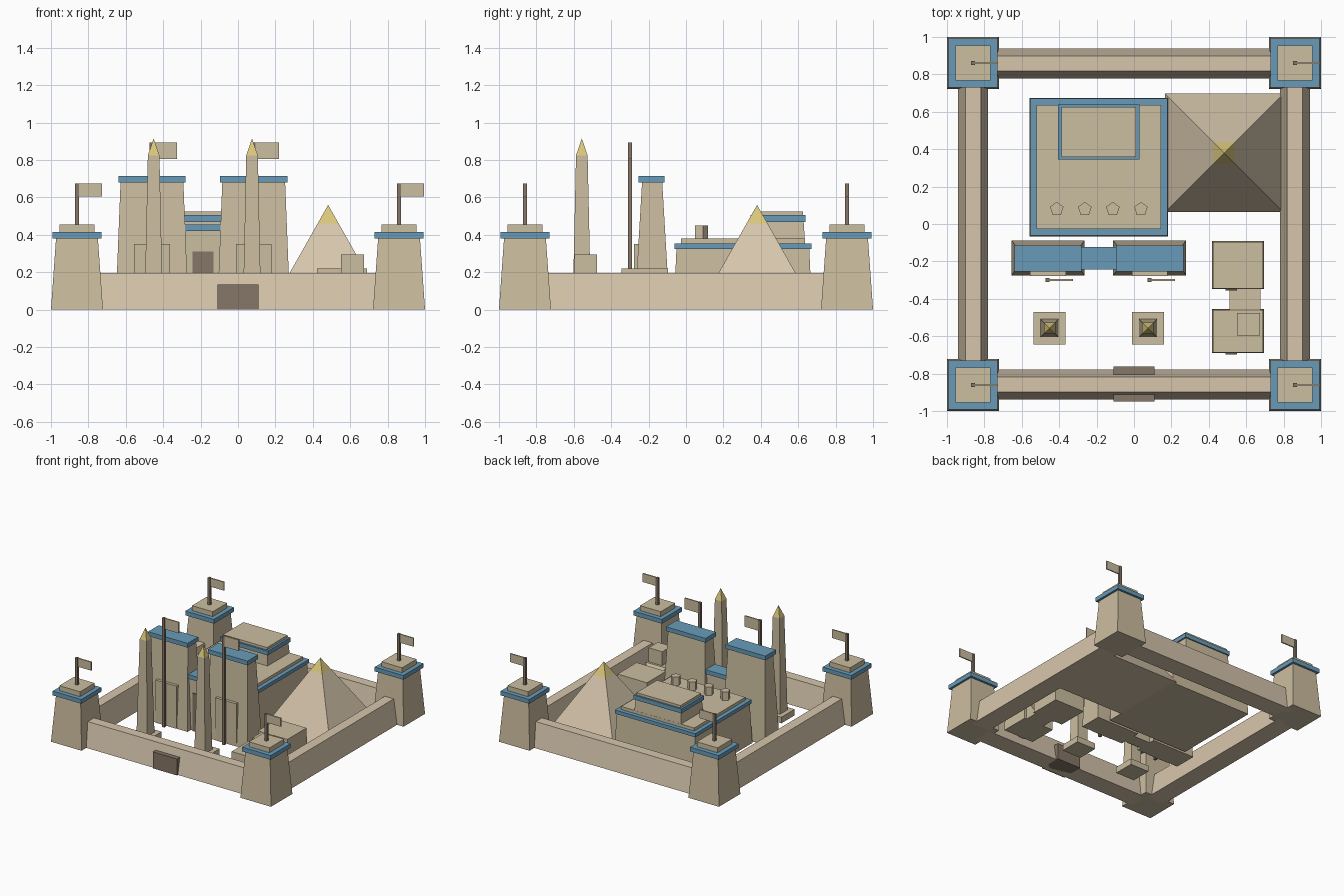
import bpy, bmesh
from math import pi, cos, sin

cube = bpy.data.objects.get("Cube")
if cube:
    bpy.data.objects.remove(cube, do_unlink=True)


def material(name, r, g, b):
    m = bpy.data.materials.new(name)
    m.use_nodes = True
    m.diffuse_color = (r, g, b, 1)
    m.node_tree.nodes["Principled BSDF"].inputs["Base Color"].default_value = (r, g, b, 1)
    return m


SAND = material("sandstone", .60, .51, .35)
PALE = material("pale sandstone", .67, .56, .41)
BLUE = material("blue trim", .14, .33, .48)
BROWN = material("brown wood", .24, .18, .135)
GOLD = material("gold", .70, .57, .20)


def loft(name, rings, mat):
    """Closed solid through a stack of equal-length point rings."""
    bm = bmesh.new()
    loops = [[bm.verts.new(p) for p in ring] for ring in rings]
    n = len(loops[0])
    for a, b in zip(loops, loops[1:]):
        for i in range(n):
            j = (i + 1) % n
            bm.faces.new((a[i], a[j], b[j], b[i]))
    bm.faces.new(loops[0][::-1])
    bm.faces.new(loops[-1])
    bmesh.ops.remove_doubles(bm, verts=bm.verts, dist=1e-5)
    bmesh.ops.recalc_face_normals(bm, faces=bm.faces)
    mesh = bpy.data.meshes.new(name)
    bm.to_mesh(mesh)
    bm.free()
    mesh.materials.append(mat)
    ob = bpy.data.objects.new(name, mesh)
    bpy.context.collection.objects.link(ob)
    return ob


def block(name, x, y, z0, z1, base, top, mat):
    """Tapered box centred on x, y; base and top are half sizes."""
    def ring(h, z):
        return [(x + sx * h[0], y + sy * h[1], z)
                for sx, sy in ((-1, -1), (1, -1), (1, 1), (-1, 1))]
    return loft(name, [ring(base, z0), ring(top, z1)], mat)


def box(name, x, y, z0, z1, hx, hy, mat):
    return block(name, x, y, z0, z1, (hx, hy), (hx, hy), mat)


def flag(name, x, y, z0, z1, length, drop):
    box(name + "_pole", x, y, z0, z1, .011, .011, BROWN)
    box(name + "_cloth", x + .011 + length / 2, y, z1 - drop, z1, length / 2, .005, SAND)


# Corner towers with trim, cap and flag
C = .861
for sx, side in ((1, "left"), (-1, "right")):
    for sy, end in ((-1, "front"), (1, "back")):
        tag = f"{end}_{side}_tower"
        x, y = sx * C, sy * C
        block(tag, x, y, 0, .38, (.139, .139), (.112, .112), SAND)
        box(tag + "_trim", x, y, .38, .415, .13, .13, BLUE)
        box(tag + "_cap", x, y, .415, .455, .094, .094, SAND)
        flag(tag + "_flag", x, y, .455, .675, .122, .07)

# Outer walls with sloping sides
for s, names in ((-1, ("front_wall", "right_wall")), (1, ("back_wall", "left_wall"))):
    block(names[0], 0, s * .858, 0, .197, (.77, .08), (.77, .041), PALE)
    block(names[1], s * .86, 0, 0, .197, (.08, .77), (.041, .77), PALE)
box("main_gate", 0, -.855, 0, .135, .11, .094, BROWN)

# Entrance pylons, each with a raised panel, a flag and an obelisk
AXIS = -.188
for s, side in ((1, "left"), (-1, "right")):
    x = AXIS + s * .272
    block(side + "_pylon", x, -.181, 0, .68, (.195, .094), (.168, .054), SAND)
    box(side + "_pylon_trim", x, -.185, .68, .715, .18, .069, BLUE)
    box(side + "_pylon_panel", x, -.25, 0, .35, .096, .028, SAND)
    flag(side + "_pylon_flag", x - .002, -.30, 0, .895, .125, .09)
    ox = AXIS + s * .263
    box(side + "_obelisk_base", ox, -.557, 0, .05, .086, .086, SAND)
    block(side + "_obelisk", ox, -.557, .05, .825, (.048, .048), (.031, .031), SAND)
    block(side + "_obelisk_tip", ox, -.557, .825, .915, (.031, .031), (0, 0), GOLD)

# Gateway between the pylons
box("gateway", AXIS, -.183, 0, .42, .11, .05, SAND)
box("gateway_trim", AXIS, -.183, .42, .455, .11, .06, BLUE)
box("gateway_door", AXIS, -.2365, 0, .31, .056, .0045, BROWN)

# Temple: lower hall, upper hall and roof columns
TY = .304
block("temple_hall", AXIS, TY, 0, .325, (.37, .37), (.355, .355), SAND)
box("temple_hall_trim", AXIS, TY, .325, .355, .366, .366, BLUE)
box("temple_hall_roof", AXIS, TY, .355, .38, .332, .332, SAND)
block("upper_hall", AXIS, .492, .38, .47, (.212, .143), (.205, .137), SAND)
box("upper_hall_trim", AXIS, .492, .47, .505, .217, .147, BLUE)
box("upper_hall_roof", AXIS, .492, .505, .525, .2, .133, SAND)
for i in range(4):
    cx = AXIS + (i - 1.5) * .15
    rings = [[(cx + .038 * cos(pi / 2 + k * 2 * pi / 5),
               .08 + .038 * sin(pi / 2 + k * 2 * pi / 5), z) for k in range(5)]
             for z in (.38, .45)]
    loft(f"roof_column_{i + 1}", rings, SAND)

# Pyramid with gilded tip
PX, PY, SLOPE, APEX, SPLIT = .482, .38, .566, .56, .46
mid, low = (APEX - SPLIT) * SLOPE, APEX * SLOPE
block("pyramid", PX, PY, 0, SPLIT, (low, low), (mid, mid), PALE)
block("pyramid_tip", PX, PY, SPLIT, APEX, (mid, mid), (0, 0), GOLD)

# Two houses with doors, a roof room and a stair ramp
for name, y, hy, h in (("back_house", -.22, .128, .22), ("front_house", -.573, .118, .18)):
    block(name, .556, y, 0, h, (.138, hy), (.134, hy - .004), SAND)
    box(name + "_door", .52, y - hy - .003, 0, .11, .03, .0045, BROWN)
box("roof_room", .612, -.537, .18, .295, .062, .06, SAND)
ramp = [[(x, -.46, 0), (x, -.348, 0), (x, -.348, .01), (x, -.46, .18)] for x in (.51, .675)]
loft("roof_ramp", ramp, SAND)
